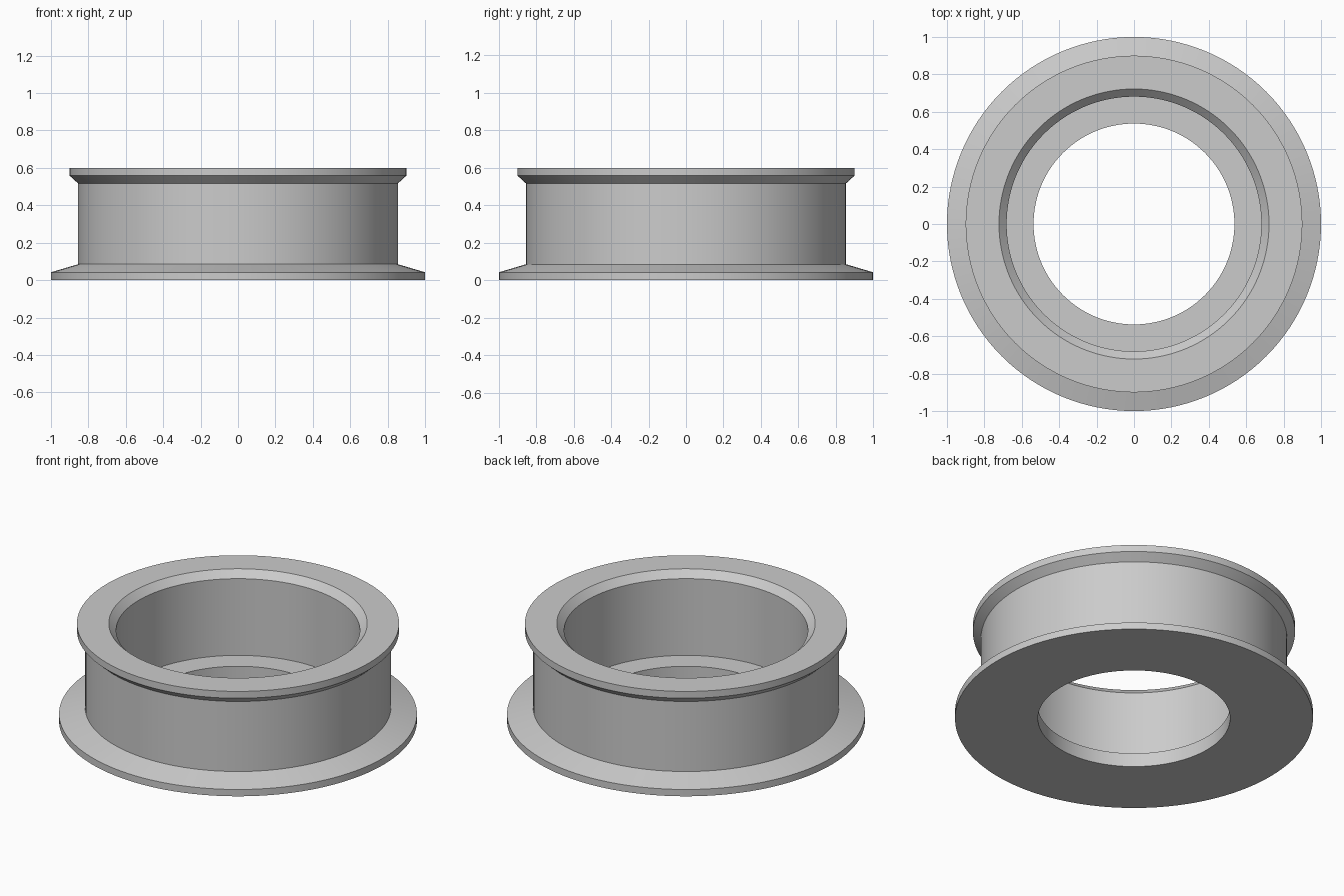
import bpy
import bmesh
from math import tau, radians

cube = bpy.data.objects.get("Cube")
if cube:
    bpy.data.objects.remove(cube, do_unlink=True)

SEGMENTS = 128

# Plain grey material
grey = bpy.data.materials.new("plain_grey")
grey.use_nodes = True
colour = (0.6, 0.6, 0.6, 1)
grey.diffuse_color = colour
grey.node_tree.nodes["Principled BSDF"].inputs["Base Color"].default_value = colour

# Ring cross-section as (radius, height), counter-clockwise
profile = [
    (0.537, 0.0), (1.0, 0.0), (1.0, 0.042),      # flat base and flange edge
    (0.855, 0.085), (0.855, 0.517),              # sloped flange, outer wall
    (0.9, 0.558), (0.9, 0.6),                    # flared top rim
    (0.722, 0.6), (0.681, 0.558),                # inner chamfer
    (0.681, 0.085), (0.537, 0.085),              # inner wall and floor lip
]

# Spin the closed cross-section into the ring
bm = bmesh.new()
verts = [bm.verts.new((r, 0, z)) for r, z in profile]
edges = [bm.edges.new((a, b)) for a, b in zip(verts, verts[1:] + verts[:1])]
bmesh.ops.spin(bm, geom=verts + edges, cent=(0, 0, 0), axis=(0, 0, 1),
               angle=tau, steps=SEGMENTS, use_merge=True)
bmesh.ops.remove_doubles(bm, verts=bm.verts, dist=0.0001)
bmesh.ops.recalc_face_normals(bm, faces=bm.faces)

mesh = bpy.data.meshes.new("flanged_ring")
bm.to_mesh(mesh)
bm.free()
mesh.materials.append(grey)
ring = bpy.data.objects.new("flanged_ring", mesh)
bpy.context.collection.objects.link(ring)

# Smooth round walls, crisp rims
bpy.ops.object.select_all(action="DESELECT")
ring.select_set(True)
bpy.context.view_layer.objects.active = ring
bpy.ops.object.shade_smooth_by_angle(angle=radians(15))
